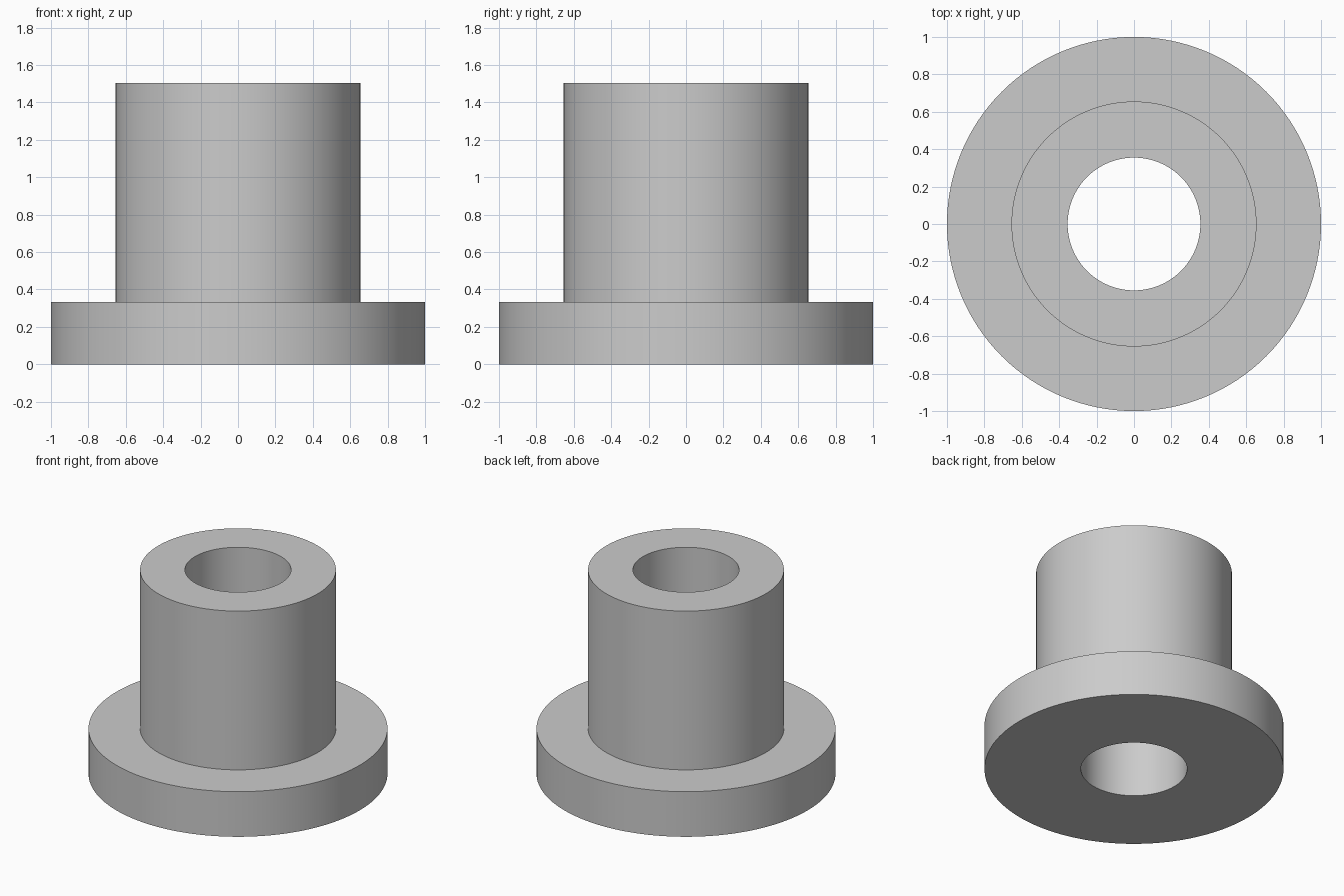
import bpy
import bmesh
import math

SEGMENTS = 128
BORE, SLEEVE, FLANGE = 0.355, 0.655, 1.0
FLANGE_TOP, HEIGHT = 0.333, 1.505

cube = bpy.data.objects.get("Cube")
if cube:
    bpy.data.objects.remove(cube, do_unlink=True)

# Plain grey material
grey = bpy.data.materials.new("plain grey")
grey.use_nodes = True
colour = (0.6, 0.6, 0.6, 1)
grey.diffuse_color = colour
grey.node_tree.nodes["Principled BSDF"].inputs["Base Color"].default_value = colour


def lathe(name, profile):
    """Revolve a closed (radius, height) profile around the z axis."""
    bm = bmesh.new()
    verts = [bm.verts.new((r, 0, z)) for r, z in profile]
    edges = [bm.edges.new((v, verts[i - 1])) for i, v in enumerate(verts)]
    bmesh.ops.spin(bm, geom=verts + edges, cent=(0, 0, 0), axis=(0, 0, 1),
                   angle=math.tau, steps=SEGMENTS, use_merge=True)
    bmesh.ops.remove_doubles(bm, verts=bm.verts[:], dist=0.0001)
    bmesh.ops.recalc_face_normals(bm, faces=bm.faces[:])
    mesh = bpy.data.meshes.new(name)
    bm.to_mesh(mesh)
    bm.free()
    mesh.materials.append(grey)
    obj = bpy.data.objects.new(name, mesh)
    bpy.context.collection.objects.link(obj)
    return obj


# Flanged bushing: sleeve, flange and through bore in one solid
bushing = lathe("flanged_bushing", [
    (BORE, 0), (FLANGE, 0), (FLANGE, FLANGE_TOP),
    (SLEEVE, FLANGE_TOP), (SLEEVE, HEIGHT), (BORE, HEIGHT),
])
bpy.ops.object.select_all(action="DESELECT")
bushing.select_set(True)
bpy.context.view_layer.objects.active = bushing
bpy.ops.object.shade_smooth_by_angle(angle=math.radians(30))
